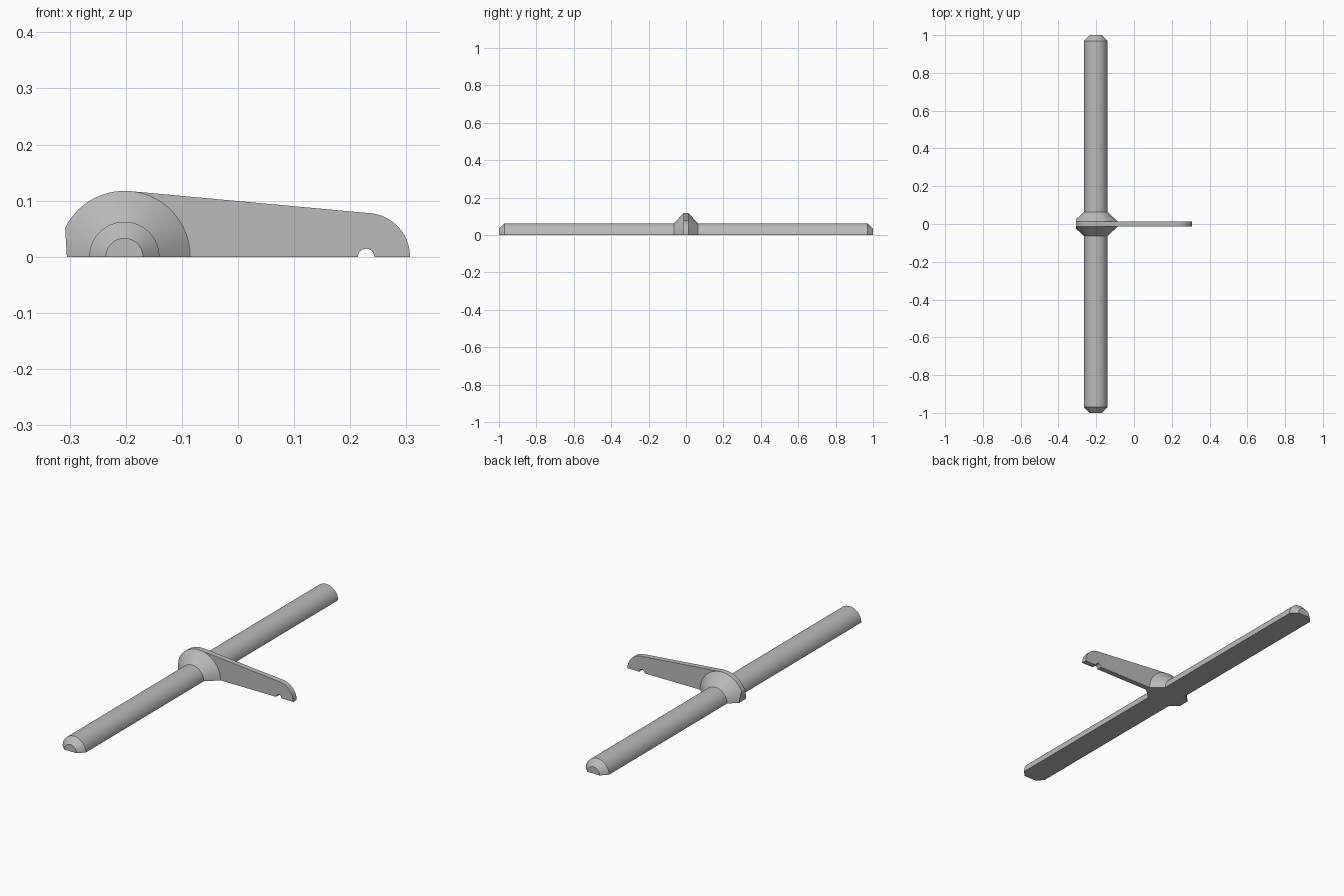
import bpy, bmesh, math
from mathutils import Vector

if "Cube" in bpy.data.objects:
    bpy.data.objects.remove(bpy.data.objects["Cube"])

AXLE_X, PIN_X = -0.2025, 0.2285         # axle and pin-notch centres
HUB_R, TIP_R, ROD_R, PIN_R = 0.1175, 0.078, 0.0625, 0.0145
HALF_T = 0.013                          # half thickness of the arm
SEG = 40

grey = bpy.data.materials.new("grey")
grey.use_nodes = True
grey.diffuse_color = (0.5, 0.5, 0.5, 1)
grey.node_tree.nodes["Principled BSDF"].inputs["Base Color"].default_value = (0.5, 0.5, 0.5, 1)


def finish(bm, name):
    bmesh.ops.recalc_face_normals(bm, faces=bm.faces)
    mesh = bpy.data.meshes.new(name)
    bm.to_mesh(mesh)
    bm.free()
    mesh.materials.append(grey)
    obj = bpy.data.objects.new(name, mesh)
    bpy.context.collection.objects.link(obj)
    bpy.ops.object.select_all(action='DESELECT')
    obj.select_set(True)
    bpy.context.view_layer.objects.active = obj
    bpy.ops.object.shade_smooth_by_angle(angle=math.radians(25))
    return obj


def arc(cx, r, a0, a1, n):
    return [(cx + r * math.cos(a0 + (a1 - a0) * i / n),
             r * math.sin(a0 + (a1 - a0) * i / n)) for i in range(n + 1)]


# Half-round axle with chamfered ends and a double-cone hub
half = [(1.0, 0.033), (0.97, ROD_R), (0.063, ROD_R), (HALF_T, HUB_R)]
profile = [(-y, r) for y, r in half] + half[::-1]
bm = bmesh.new()
rings = [[bm.verts.new((x, y, z)) for x, z in arc(AXLE_X, r, 0, math.pi, SEG)]
         for y, r in profile]
for a, b in zip(rings, rings[1:]):
    for i in range(SEG):
        bm.faces.new((a[i], a[i + 1], b[i + 1], b[i]))
    bm.faces.new((a[0], b[0], b[-1], a[-1]))     # flat underside
bm.faces.new(rings[0])
bm.faces.new(rings[-1])
# Slightly slanted flat on the outer side of the hub
cut = bmesh.ops.bisect_plane(bm, geom=bm.verts[:] + bm.edges[:] + bm.faces[:],
                             plane_co=Vector((-0.305, 0, 0)),
                             plane_no=Vector((-0.05, 0, -0.003)).normalized(),
                             clear_outer=True)
edges = [e for e in cut["geom_cut"] if isinstance(e, bmesh.types.BMEdge)]
bmesh.ops.holes_fill(bm, edges=edges, sides=0)
finish(bm, "axle_and_hub")

# Tapered arm tangent to the hub and to its rounded tip, with a pin notch
lean = math.pi / 2 - math.asin((HUB_R - TIP_R) / (PIN_X - AXLE_X))
outline = [(AXLE_X, 0), (AXLE_X + HUB_R * math.cos(lean), HUB_R * math.sin(lean))]
outline += arc(PIN_X, TIP_R, lean, 0, 24)
outline += arc(PIN_X, PIN_R, 0, math.pi, 16)
bm = bmesh.new()
face = bm.faces.new([bm.verts.new((x, -HALF_T, z)) for x, z in outline])
out = bmesh.ops.extrude_face_region(bm, geom=[face])
bmesh.ops.translate(bm, vec=(0, 2 * HALF_T, 0),
                    verts=[v for v in out["geom"] if isinstance(v, bmesh.types.BMVert)])
finish(bm, "lever_arm")
